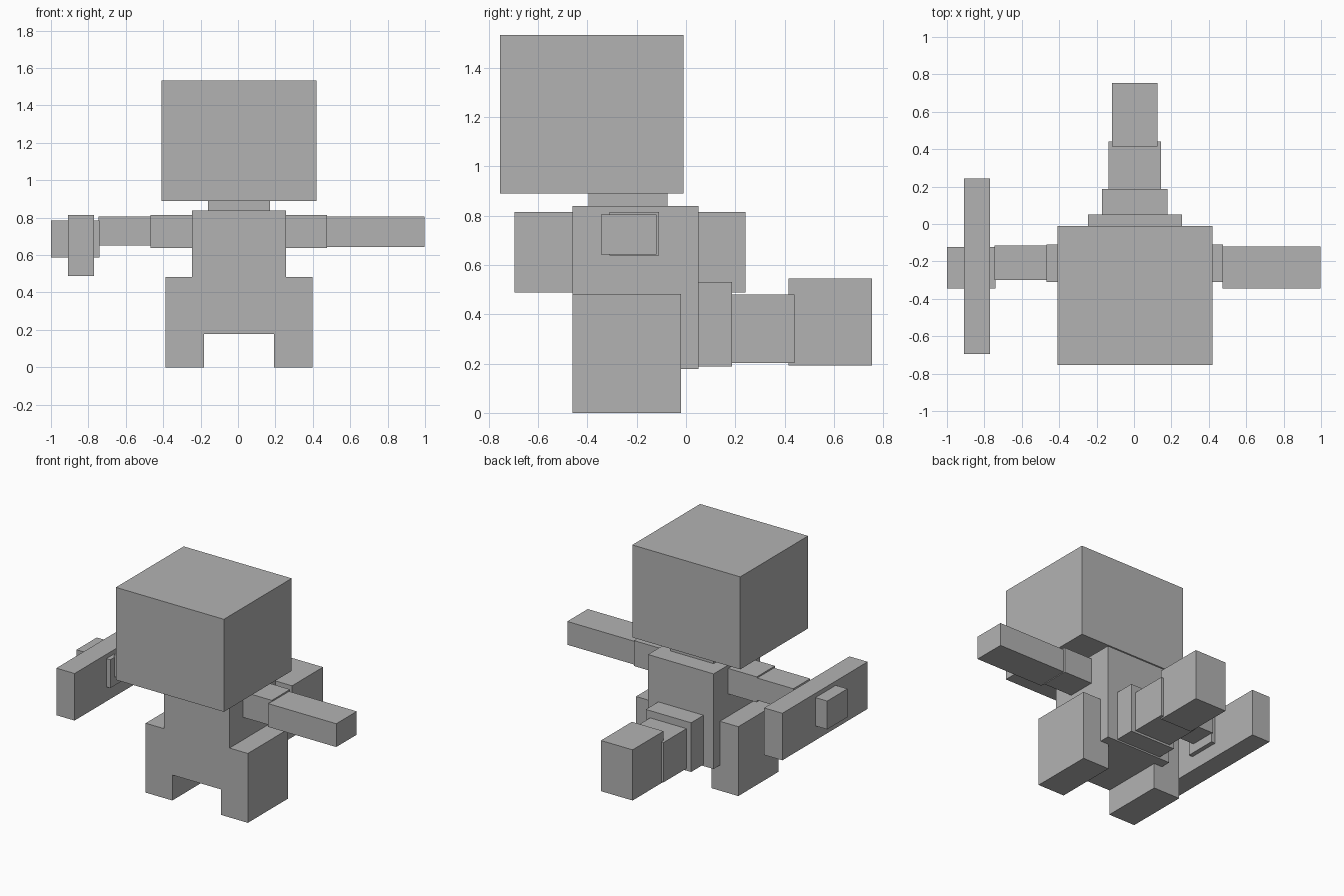
import bpy
import bmesh
from mathutils import Matrix, Vector

cube = bpy.data.objects.get("Cube")
if cube:
    bpy.data.objects.remove(cube, do_unlink=True)

# One plain grey for the whole figure
GREY = (0.45, 0.45, 0.45, 1.0)
grey = bpy.data.materials.new("plain_grey")
grey.use_nodes = True
grey.diffuse_color = GREY
grey.node_tree.nodes["Principled BSDF"].inputs["Base Color"].default_value = GREY

MIDDLE = 0.005  # x of the body's plane of symmetry


def box(name, x, y, z):
    """Flat-faced box from its (low, high) range on each axis."""
    centre = Vector([sum(r) / 2 for r in (x, y, z)])
    size = [r[1] - r[0] for r in (x, y, z)]
    bm = bmesh.new()
    bmesh.ops.create_cube(bm, size=1, matrix=Matrix.Diagonal((*size, 1)))
    mesh = bpy.data.meshes.new(name)
    bm.to_mesh(mesh)
    bm.free()
    mesh.materials.append(grey)
    obj = bpy.data.objects.new(name, mesh)
    obj.location = centre
    bpy.context.collection.objects.link(obj)
    return obj


def pair(name, x, y, z):
    """Left box and its mirror image on the right."""
    box("left_" + name, x, y, z)
    box("right_" + name, (2 * MIDDLE - x[1], 2 * MIDDLE - x[0]), y, z)


# Head, neck and torso
box("head", (-0.41, 0.42), (-0.755, -0.01), (0.89, 1.533))
box("neck", (-0.16, 0.17), (-0.395, -0.075), (0.82, 0.90))
box("torso", (-0.247, 0.257), (-0.46, 0.05), (0.177, 0.838))

# Legs and upper arms
pair("leg", (0.193, 0.398), (-0.46, -0.02), (0, 0.482))
pair("upper_arm", (0.25, 0.477), (-0.31, -0.11), (0.638, 0.815))

# Left forearm, right forearm and hand
box("left_forearm", (0.473, 0.997), (-0.345, -0.12), (0.643, 0.805))
box("right_forearm", (-0.745, -0.467), (-0.30, -0.115), (0.65, 0.805))
box("right_hand", (-1.0, -0.74), (-0.345, -0.122), (0.588, 0.785))

# Long block held across the right hand
box("held_block", (-0.91, -0.77), (-0.695, 0.242), (0.488, 0.815))

# Three-part tail
box("tail_base", (-0.17, 0.178), (0.045, 0.187), (0.188, 0.53))
box("tail_middle", (-0.135, 0.145), (0.18, 0.44), (0.203, 0.48))
box("tail_tip", (-0.118, 0.125), (0.415, 0.755), (0.193, 0.545))
